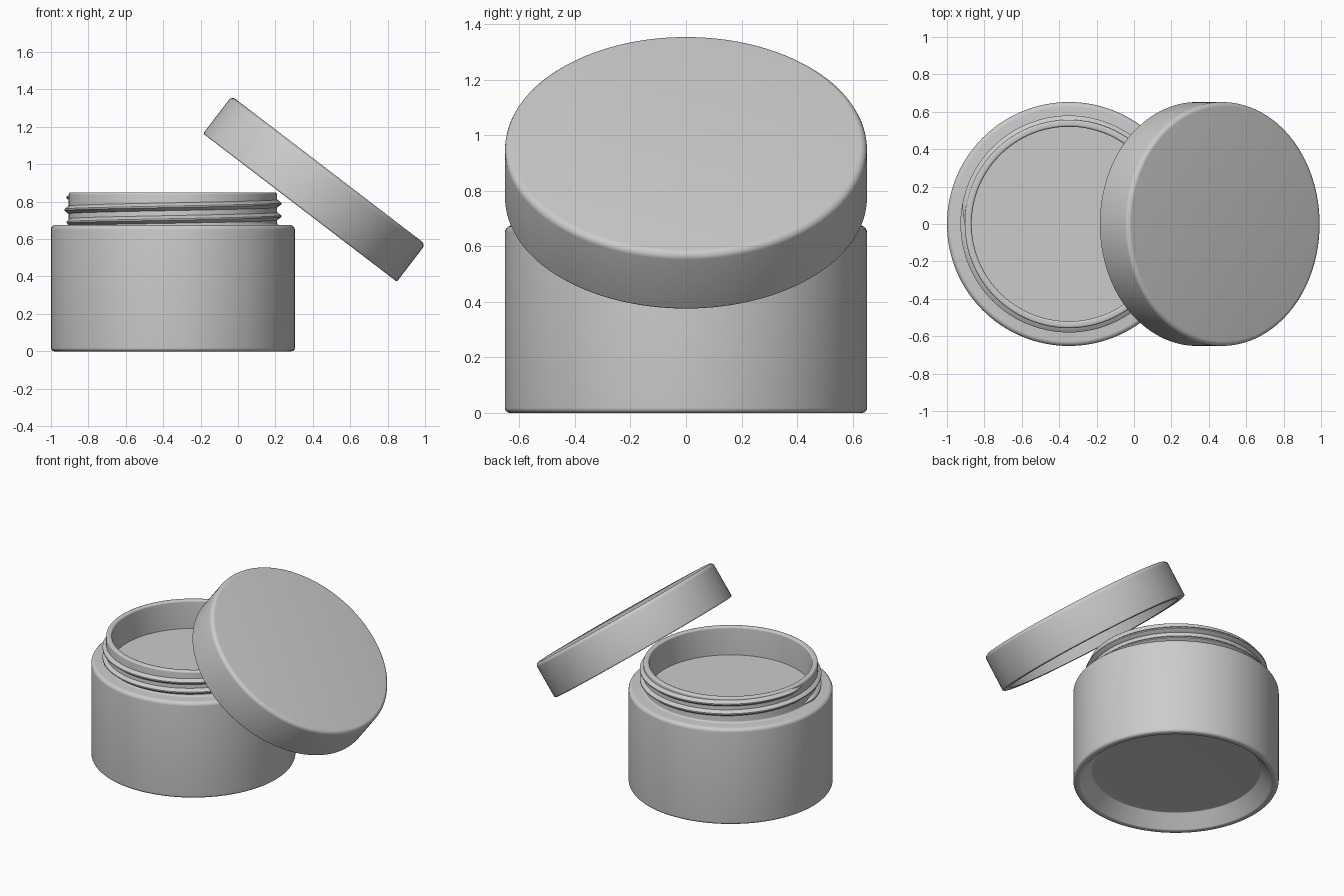
import bpy, bmesh, math
from mathutils import Vector, Matrix

if "Cube" in bpy.data.objects:
    bpy.data.objects.remove(bpy.data.objects["Cube"])

SEG = 128
R = 0.652
JAR_X = -0.348


def fillet(points, steps=5):
    """Round the corners of an (r, z, radius) profile."""
    out = []
    for i, (r, z, rad) in enumerate(points):
        p = Vector((r, z))
        if rad == 0 or i in (0, len(points) - 1):
            out.append(p)
            continue
        a = (Vector(points[i - 1][:2]) - p).normalized()
        b = (Vector(points[i + 1][:2]) - p).normalized()
        half = a.angle(b) / 2
        d = rad / math.tan(half)
        centre = p + (a + b).normalized() * rad / math.sin(half)
        v0, v1 = p + a * d - centre, p + b * d - centre
        for k in range(steps + 1):
            t = k / steps
            out.append(centre + (v0.lerp(v1, t)).normalized() * rad)
    return out


def finish(name, bm, angle=35):
    bmesh.ops.recalc_face_normals(bm, faces=bm.faces)
    mesh = bpy.data.meshes.new(name)
    bm.to_mesh(mesh)
    bm.free()
    obj = bpy.data.objects.new(name, mesh)
    bpy.context.collection.objects.link(obj)
    bpy.ops.object.select_all(action='DESELECT')
    obj.select_set(True)
    bpy.context.view_layer.objects.active = obj
    bpy.ops.object.shade_smooth_by_angle(angle=math.radians(angle))
    return obj


def lathe(name, points):
    """Revolve a rounded profile about z."""
    bm = bmesh.new()
    rings = []
    for p in fillet(points):
        if p.x < 1e-6:
            rings.append([bm.verts.new((0, 0, p.y))])
        else:
            rings.append([bm.verts.new((p.x * math.cos(math.tau * i / SEG),
                                        p.x * math.sin(math.tau * i / SEG), p.y))
                          for i in range(SEG)])
    for a, b in zip(rings, rings[1:]):
        for i in range(SEG):
            j = (i + 1) % SEG
            quad = [a[i % len(a)], a[j % len(a)], b[j % len(b)], b[i % len(b)]]
            bm.faces.new(list(dict.fromkeys(quad)))
    return finish(name, bm)


# Jar: recessed base, outer wall, shoulder, neck, inner wall and floor
jar = lathe("jar_body", [
    (0, 0.09, 0), (0.535, 0.09, 0.01), (0.61, 0.0, 0.015), (R, 0.0, 0.018),
    (R, 0.675, 0.025), (0.557, 0.675, 0.012), (0.557, 0.85, 0.012),
    (0.52, 0.85, 0.012), (0.52, 0.64, 0), (0, 0.64, 0)])
jar.location.x = JAR_X

# Cream filling the jar to just below the neck
cream = lathe("cream_surface", [(0.52, 0.64, 0), (0.52, 0.652, 0), (0, 0.652, 0)])
cream.location.x = JAR_X

# Screw thread: tapered ridge swept along a two-turn helix
bm = bmesh.new()
TURNS, PITCH, Z0 = 2.0, 0.068, 0.688
section = [(-0.01, -0.024), (0.004, -0.02), (0.024, -0.004),
           (0.024, 0.004), (0.004, 0.02), (-0.01, 0.024)]
steps = int(96 * TURNS)
rings = []
for i in range(steps + 1):
    t = i / steps * TURNS
    ang = math.pi + math.tau * t
    taper = max(0.1, min(1, t / 0.03, (TURNS - t) / 0.03))
    rings.append([bm.verts.new(((0.556 + r * taper) * math.cos(ang),
                                (0.556 + r * taper) * math.sin(ang),
                                Z0 + PITCH * t + z * taper)) for r, z in section])
n = len(section)
for a, b in zip(rings, rings[1:]):
    for k in range(n):
        bm.faces.new((a[k], a[(k + 1) % n], b[(k + 1) % n], b[k]))
bm.faces.new(rings[0])
bm.faces.new(rings[-1])
thread = finish("neck_thread", bm, 50)
thread.location.x = JAR_X

# Lid: hollow cap leaning on the jar
T = 0.252
lid = lathe("lid", [
    (0, T / 2 - 0.05, 0), (0.60, T / 2 - 0.05, 0.02), (0.60, -T / 2, 0.006),
    (R, -T / 2, 0.01), (R, T / 2, 0.025), (0, T / 2, 0)])
lid.matrix_world = (Matrix.Translation((0.408, 0, 0.868))
                    @ Matrix.Rotation(math.radians(37.4), 4, 'Y'))
